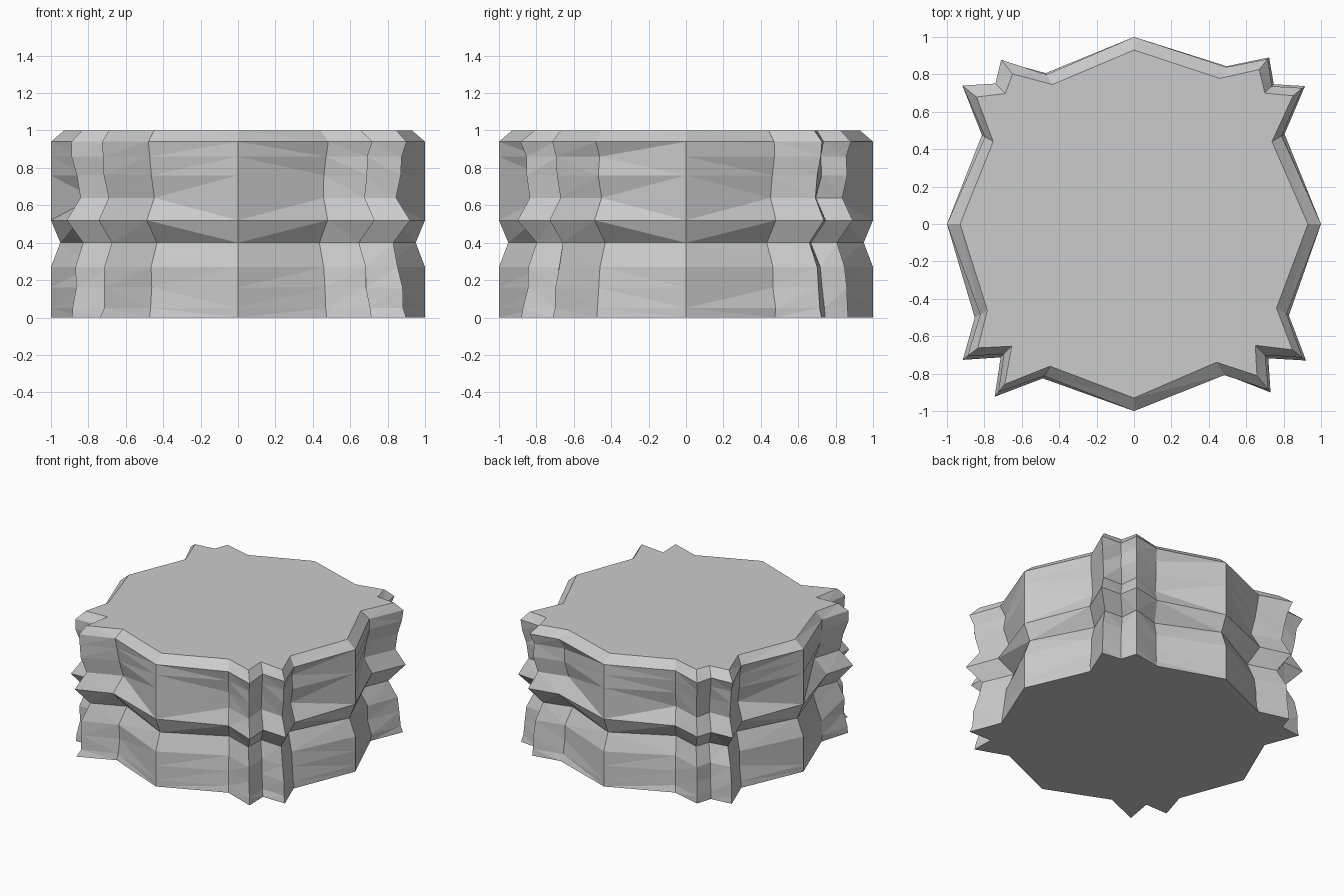
import bpy, bmesh, random

if "Cube" in bpy.data.objects:
    bpy.data.objects.remove(bpy.data.objects["Cube"])

random.seed(7)

# Widest outline, counter-clockwise: axis points plus notched twin-spike corners
OUTLINE = [
    (1, 0), (.82, .49), (.93, .75), (.76, .76), (.73, .90), (.50, .85),
    (0, 1), (-.48, .82), (-.72, .89), (-.75, .76), (-.93, .75), (-.82, .48),
    (-1, 0), (-.85, -.50), (-.92, -.73), (-.72, -.72), (-.75, -.93), (-.49, -.83),
    (0, -1), (.49, -.82), (.73, -.90), (.72, -.72), (.92, -.73), (.83, -.49),
]
# Height, scale at the axis points, scale everywhere else
LEVELS = [
    (0, 1, .975), (.05, 1, .965), (.16, 1, .95), (.27, 1, .94), (.40, .95, .89),
    (.52, 1, .99), (.64, 1, .925), (.76, 1, .945), (.86, 1, .955),
    (.94, 1, .975), (1.0, .93, .91),
]

# Layered rock disc: stacked rings joined into faceted walls
bm = bmesh.new()
rings = []
for z, axis_scale, corner_scale in LEVELS:
    ring = []
    for i, (x, y) in enumerate(OUTLINE):
        s = axis_scale if i % 6 == 0 else corner_scale + random.uniform(-.013, .013)
        ring.append(bm.verts.new((x * s, y * s, z)))
    rings.append(ring)

n = len(OUTLINE)
walls = []
for low, high in zip(rings, rings[1:]):
    for i in range(n):
        j = (i + 1) % n
        walls.append(bm.faces.new((low[i], low[j], high[j], high[i])))
bmesh.ops.triangulate(bm, faces=walls)

# Flat top and bottom
bm.faces.new(rings[-1])
bm.faces.new(rings[0][::-1])

mesh = bpy.data.meshes.new("rock_platform")
bm.to_mesh(mesh)
bm.free()
rock = bpy.data.objects.new("rock_platform", mesh)
bpy.context.collection.objects.link(rock)
